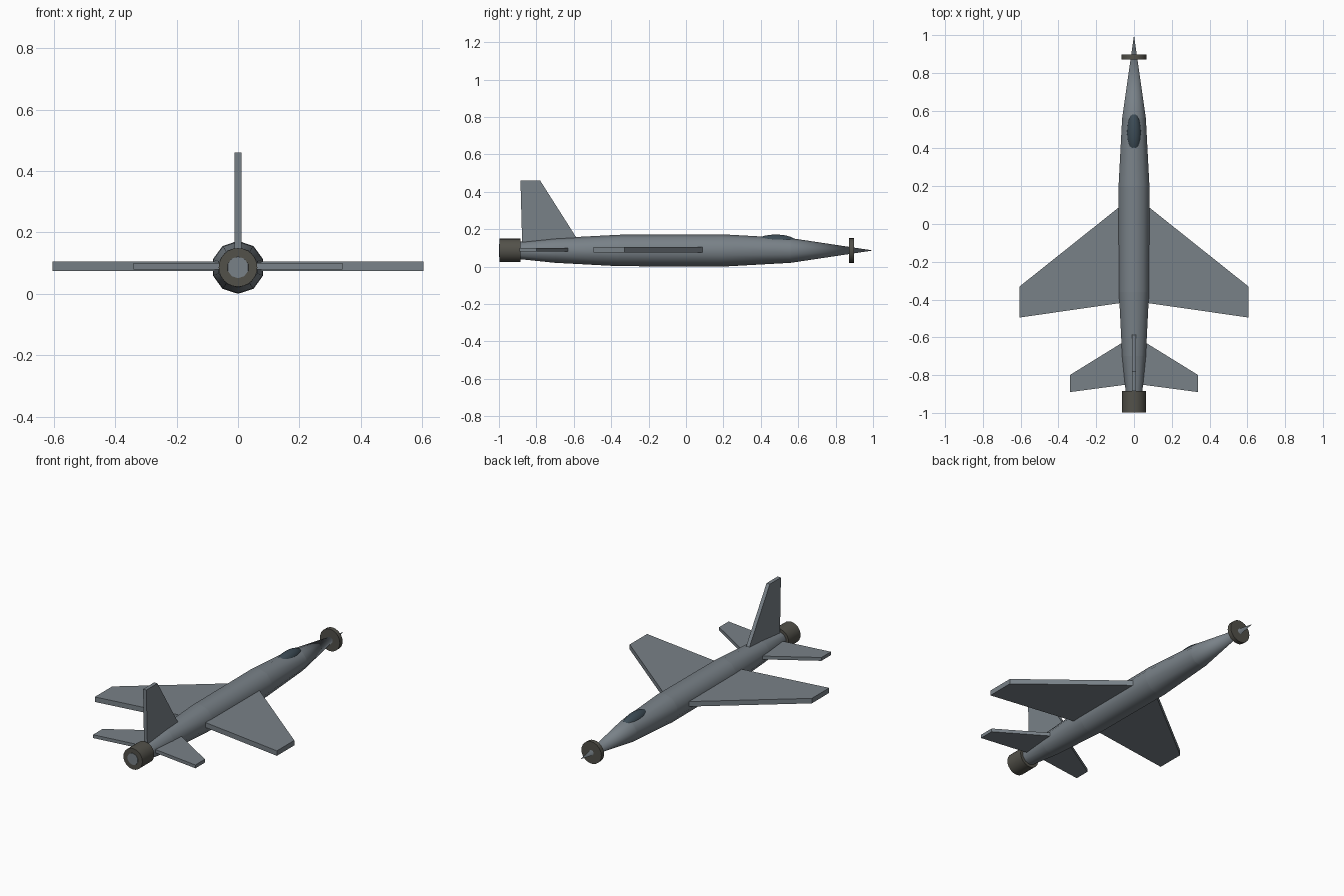
import bpy
import bmesh
from math import sin, cos, pi, radians
from mathutils import Matrix

if "Cube" in bpy.data.objects:
    bpy.data.objects.remove(bpy.data.objects["Cube"], do_unlink=True)

AXIS = 0.086  # height of the fuselage centre line


def make_material(name, rgb):
    mat = bpy.data.materials.new(name)
    mat.use_nodes = True
    colour = (*rgb, 1.0)
    mat.diffuse_color = colour
    mat.node_tree.nodes["Principled BSDF"].inputs["Base Color"].default_value = colour
    return mat


GREY = make_material("airframe grey", (0.19, 0.22, 0.245))
METAL = make_material("dark metal", (0.085, 0.082, 0.068))
GLASS = make_material("canopy glass", (0.045, 0.07, 0.09))


def finish(name, bm, mat, smooth=None):
    bmesh.ops.remove_doubles(bm, verts=bm.verts, dist=0.0001)
    bmesh.ops.recalc_face_normals(bm, faces=bm.faces)
    mesh = bpy.data.meshes.new(name)
    bm.to_mesh(mesh)
    bm.free()
    mesh.materials.append(mat)
    obj = bpy.data.objects.new(name, mesh)
    bpy.context.collection.objects.link(obj)
    if smooth:
        bpy.ops.object.select_all(action="DESELECT")
        obj.select_set(True)
        bpy.context.view_layer.objects.active = obj
        bpy.ops.object.shade_smooth_by_angle(angle=radians(smooth))
    return obj


def tube(name, y0, r0, y1, r1, mat, sides=10):
    """Capped, tapered tube along the centre line, with a vertex at the top."""
    bm = bmesh.new()
    rings = []
    for y, r in ((y0, r0), (y1, r1)):
        rings.append([bm.verts.new((r * sin(2 * pi * i / sides), y,
                                    AXIS + r * cos(2 * pi * i / sides)))
                      for i in range(sides)])
    a, b = rings
    for i in range(sides):
        j = (i + 1) % sides
        bm.faces.new((a[i], a[j], b[j], b[i]))
    bm.faces.new(a)
    if r1 > 0:
        bm.faces.new(b)
    return finish(name, bm, mat, 40)


def slab(name, outline, thickness, to_3d):
    """Flat plate: an outline extruded evenly to both sides of its plane."""
    bm = bmesh.new()
    h = thickness / 2
    low = [bm.verts.new(to_3d(u, v, -h)) for u, v in outline]
    high = [bm.verts.new(to_3d(u, v, h)) for u, v in outline]
    bm.faces.new(low)
    bm.faces.new(high)
    for i in range(len(low)):
        j = (i + 1) % len(low)
        bm.faces.new((low[i], low[j], high[j], high[i]))
    return finish(name, bm, GREY)


# Fuselage sections, tail to nose
stations = [(-0.999, 0.035), (-0.70, 0.066), (-0.36, 0.084),
            (0.20, 0.086), (0.56, 0.066), (1.0, 0.0)]
names = ["tail_cone", "rear_fuselage", "mid_fuselage", "forward_fuselage", "nose_cone"]
for name, (y0, r0), (y1, r1) in zip(names, stations, stations[1:]):
    tube(name, y0, r0, y1, r1, GREY)

# Exhaust nozzle around the tail and ring around the nose
tube("exhaust_nozzle", -0.997, 0.063, -0.885, 0.063, METAL, 24)
tube("nose_ring", 0.872, 0.066, 0.898, 0.066, METAL, 24)

# Wings and tailplanes, mirrored left and right
wing = [(0.0, 0.152), (0.605, -0.33), (0.605, -0.495), (0.0, -0.408)]
tailplane = [(0.0, -0.59), (0.34, -0.80), (0.34, -0.89), (0.0, -0.845)]
for side, s in (("left", 1), ("right", -1)):
    slab(side + "_wing", wing, 0.03, lambda x, y, t: (s * x, y, 0.09 + t))
    slab(side + "_tailplane", tailplane, 0.02, lambda x, y, t: (s * x, y, 0.09 + t))

# Upright tail fin
fin = [(-0.545, 0.09), (-0.78, 0.46), (-0.885, 0.46), (-0.875, 0.09)]
slab("tail_fin", fin, 0.022, lambda y, z, t: (t, y, z))

# Canopy bubble half sunk in the forward fuselage
bm = bmesh.new()
bmesh.ops.create_uvsphere(bm, u_segments=24, v_segments=16, radius=1.0,
                          matrix=Matrix.Translation((0, 0.48, 0.13))
                          @ Matrix.Diagonal((0.039, 0.112, 0.041, 1)))
finish("canopy", bm, GLASS, 40)
